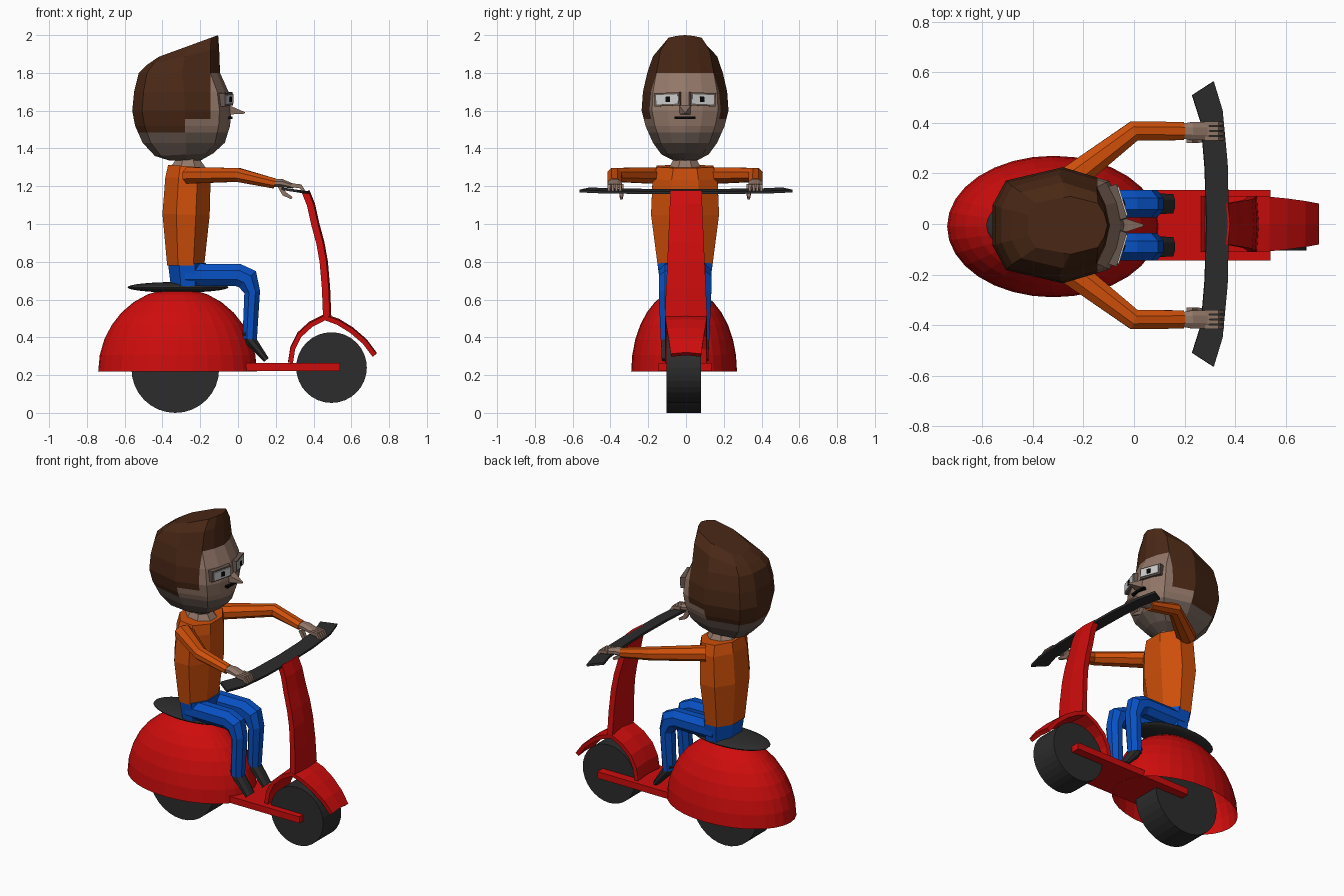
import bpy, bmesh, math
from mathutils import Vector, Matrix

if "Cube" in bpy.data.objects:
    bpy.data.objects.remove(bpy.data.objects["Cube"])

Y0 = -0.005  # symmetry plane of scooter and rider


def material(name, rgb):
    m = bpy.data.materials.new(name)
    m.diffuse_color = [(c / 255) ** 2.2 for c in rgb] + [1]
    m.use_nodes = True
    m.node_tree.nodes["Principled BSDF"].inputs["Base Color"].default_value = m.diffuse_color
    return m


RED = material("red", (205, 20, 20))
DARK = material("dark", (48, 48, 48))
ORANGE = material("orange", (205, 80, 18))
BLUE = material("blue", (16, 82, 195))
SKIN = material("skin", (145, 118, 104))
STUBBLE = material("stubble", (105, 90, 82))
HAIR = material("hair", (75, 44, 28))
WHITE = material("white", (225, 225, 225))
BLACK = material("black", (15, 15, 15))


def finish(name, bm, *mats):
    bmesh.ops.recalc_face_normals(bm, faces=bm.faces)
    me = bpy.data.meshes.new(name)
    bm.to_mesh(me)
    bm.free()
    for m in mats:
        me.materials.append(m)
    ob = bpy.data.objects.new(name, me)
    bpy.context.collection.objects.link(ob)
    return ob


def loft(rings):
    bm = bmesh.new()
    vs = [[bm.verts.new(p) for p in r] for r in rings]
    n = len(vs[0])
    for a, b in zip(vs, vs[1:]):
        for i in range(n):
            j = (i + 1) % n
            bm.faces.new((a[i], a[j], b[j], b[i]))
    bm.faces.new(vs[0])
    bm.faces.new(vs[-1])
    return bm


def limb(name, path, sizes, mat, ref=(0, 1, 0), n=8):
    """Faceted tube along a path; sizes are half extents across and along ref."""
    path = [Vector(p) for p in path]
    rings = []
    for k, c in enumerate(path):
        t = Vector((0, 0, 0))
        if k:
            t += (c - path[k - 1]).normalized()
        if k < len(path) - 1:
            t += (path[k + 1] - c).normalized()
        t.normalize()
        a = t.cross(Vector(ref)).normalized()
        b = a.cross(t)
        f = 1 / math.cos(math.pi / n)
        angs = [(i + 0.5) * 2 * math.pi / n for i in range(n)]
        rings.append([c + a * sizes[k][0] * f * math.cos(w) + b * sizes[k][1] * f * math.sin(w)
                      for w in angs])
    return finish(name, loft(rings), mat)


def sheet(name, rows, thick, mat):
    """Grid of points given thickness."""
    bm = bmesh.new()
    vs = [[bm.verts.new(p) for p in r] for r in rows]
    for a, b in zip(vs, vs[1:]):
        for i in range(len(a) - 1):
            bm.faces.new((a[i], a[i + 1], b[i + 1], b[i]))
    ob = finish(name, bm, mat)
    mod = ob.modifiers.new("thickness", 'SOLIDIFY')
    mod.thickness, mod.offset = thick, 0
    return ob


def box(name, centre, size, mat, turn=0, tilt=0):
    bm = bmesh.new()
    rot = Matrix.Rotation(turn, 4, 'Z') @ Matrix.Rotation(tilt, 4, 'X')
    bmesh.ops.create_cube(bm, size=1, matrix=Matrix.Translation(centre) @ rot @ Matrix.Diagonal((*size, 1)))
    return finish(name, bm, mat)


def dome(name, centre, radii, mat, half=False):
    bm = bmesh.new()
    bmesh.ops.create_uvsphere(bm, u_segments=32, v_segments=16, radius=1)
    if half:
        bmesh.ops.delete(bm, geom=[v for v in bm.verts if v.co.z < -0.01], context='VERTS')
    bm.transform(Matrix.Translation(centre) @ Matrix.Diagonal((*radii, 1)))
    return finish(name, bm, mat)


# Scooter: wheels, rear shell, seat, deck
for name, x, z, r in (("rear_wheel", -.332, .232, .232), ("front_wheel", .495, .24, .187)):
    bm = bmesh.new()
    bmesh.ops.create_cone(bm, cap_ends=True, segments=32, radius1=r, radius2=r, depth=.185,
                          matrix=Matrix.Translation((x, -.012, z)) @ Matrix.Rotation(math.pi / 2, 4, 'X'))
    finish(name, bm, DARK)
dome("rear_shell", (-.32, -.01, .22), (.42, .28, .44), RED, half=True)
dome("seat", (-.318, -.005, .665), (.267, .135, .028), DARK)
box("deck", (.12, Y0, .242), (.84, .28, .042), RED)

# Steering column, fender and handlebar
column = [(.355, 1.17, .08), (.383, 1.1, .084), (.405, 1.0, .088), (.432, .9, .093),
          (.45, .8, .097), (.462, .66, .104), (.468, .51, .11)]
sheet("steering_column", [[(x, -w, z), (x + .008, 0, z), (x, w, z)] for x, z, w in column], .036, RED)
fender = [(.278, .265, .11), (.29, .34, .11), (.325, .41, .11), (.385, .465, .11), (.46, .503, .11),
          (.53, .478, .107), (.6, .435, .1), (.67, .375, .09), (.723, .305, .08)]
sheet("front_fender", [[(x, -w, z), (x, 0, z + .008), (x, w, z)] for x, z, w in fender], .026, RED)
bar = [(.23, .51, .315, .565), (.265, .4, .35, .45), (.28, .22, .37, .24)]
bar = [(a, -b, c, -d) for a, b, c, d in bar] + [(.286, 0, .375, 0)] + bar[::-1]
sheet("handlebar", [[(a, b, 1.187 - (a - .23) * .15), (c, d, 1.187 - (c - .23) * .15)]
                    for a, b, c, d in bar], .014, DARK)

# Torso, hips, neck
limb("torso", [(-.26, Y0, 1.305), (-.265, Y0, 1.24), (-.275, Y0, 1.05), (-.277, Y0, .78)],
     [(.11, .15), (.12, .172), (.125, .18), (.098, .145)], ORANGE)
limb("hips", [(-.27, Y0, .79), (-.265, Y0, .67)], [(.1, .146), (.09, .13)], BLUE)
limb("neck", [(-.265, Y0, 1.29), (-.265, Y0, 1.335), (-.265, Y0, 1.39)],
     [(.1, .09), (.068, .065), (.07, .07)], SKIN)

# Legs, shoes, arms and hands, mirrored
for side, s in (("right", -1), ("left", 1)):
    y = Y0 + s * .085
    limb(side + "_leg", [(-.28, y, .73), (0, y, .73), (.05, y, .708), (.075, y, .64), (.062, y, .39)],
         [(.06, .054), (.06, .054), (.062, .054), (.042, .054), (.038, .044)], BLUE)
    limb(side + "_shoe", [(.035, y, .425), (.07, y, .38), (.15, y, .28)],
         [(.018, .035), (.03, .042), (.016, .038)], DARK)
    ya = Y0 + s * .373
    limb(side + "_arm", [(-.26, Y0 + s * .175, 1.257), (0, ya, 1.26), (.195, ya, 1.214)],
         [(.055, .043), (.04, .037), (.036, .027)], ORANGE, ref=(0, 0, 1))
    limb(side + "_palm", [(.185, ya, 1.217), (.23, ya, 1.217), (.295, ya, 1.2)],
         [(.028, .02), (.036, .022), (.036, .012)], SKIN, ref=(0, 0, 1))
    for k in range(4):
        yf = ya + (k - 1.5) * .02
        limb(f"{side}_finger_{k + 1}", [(.28, yf, 1.205), (.33, yf, 1.2), (.352, yf, 1.172)],
             [(.011, .008), (.011, .008), (.006, .006)], SKIN, n=4)
    yt = ya - s * .036
    limb(side + "_thumb", [(.22, yt, 1.205), (.245, yt, 1.16), (.285, yt, 1.137)],
         [(.013, .012), (.012, .011), (.007, .007)], SKIN, n=4)

# Head: stacked rings (back x, front x, back z, front z, half width), cut along the hairline
half = [(.96, .4), (.88, .76), (.53, 1), (.1, .77), (0, .35)]
outline = [(1, 0)] + half + [(u, -v) for u, v in half[::-1]]
levels = [(-.36, -.2, 1.335, 1.335, .06), (-.44, -.13, 1.36, 1.375, .125), (-.505, -.07, 1.43, 1.43, .17),
          (-.545, -.042, 1.52, 1.52, .21), (-.56, -.035, 1.6, 1.6, .23), (-.55, -.05, 1.7, 1.7, .223),
          (-.525, -.095, 1.8, 1.8, .2), (-.485, -.1, 1.84, 1.93, .17), (-.42, -.105, 1.885, 2.0, .115)]
bm = loft([[(xb + u * (xf - xb), Y0 + v * w, zb + u * (zf - zb)) for u, v in outline]
           for xb, xf, zb, zf, w in levels])
for co, no in (((-.145, 0, 0), (1, 0, 0)), ((-.28, 0, 0), (1, 0, 0)),
               ((0, 0, 1.485), (0, 0, 1)), ((0, 0, 1.557), (0, 0, 1))):
    bmesh.ops.bisect_plane(bm, geom=bm.verts[:] + bm.edges[:] + bm.faces[:], plane_co=co, plane_no=no)
for f in bm.faces:
    c = f.calc_center_median()
    if c.z > 1.8 or (c.x < -.145 and c.z > 1.557) or (c.x < -.28 and c.z > 1.485):
        f.material_index = 1
    elif c.z < 1.485:
        f.material_index = 2
finish("head", bm, SKIN, HAIR, STUBBLE)

# Eyes, nose and mouth
for side, s in (("right", -1), ("left", 1)):
    turn, tilt = s * .3, -s * .04
    for part, x, y, size, mat in (("eyelid", -.072, .088, (.05, .14, .07), STUBBLE),
                                  ("eye", -.066, .088, (.05, .12, .05), WHITE),
                                  ("pupil", -.058, .085, (.045, .024, .028), BLACK)):
        box(f"{side}_{part}", (x, Y0 + s * y, 1.66), size, mat, turn, tilt)
limb("nose", [(-.06, Y0, 1.605), (-.03, Y0, 1.6), (.036, Y0, 1.588)],
     [(.03, .034), (.02, .025), (.004, .004)], SKIN, n=4)
box("mouth", (-.052, Y0, 1.562), (.045, .11, .014), BLACK)
